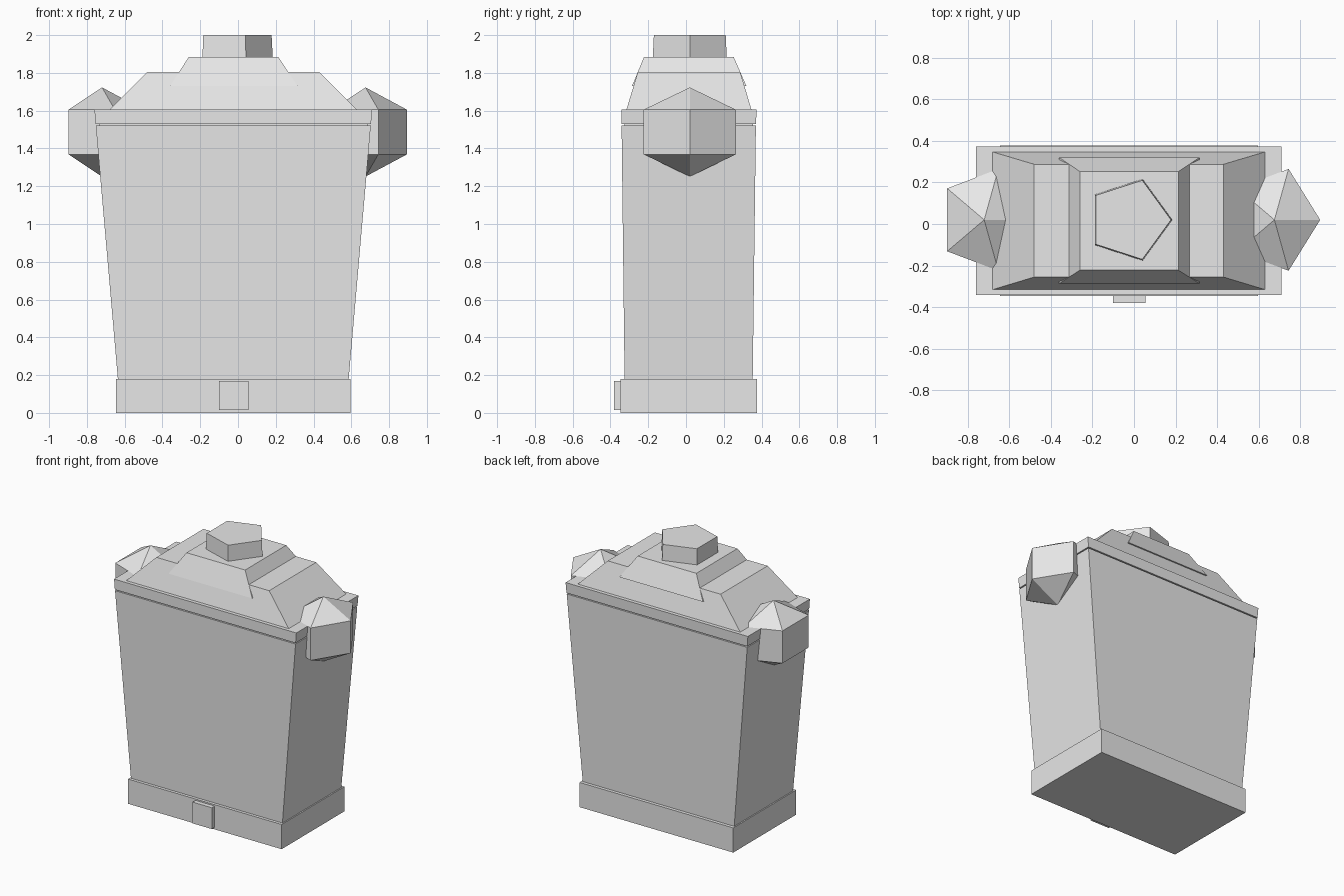
import bpy, bmesh, math
from mathutils import Matrix

if "Cube" in bpy.data.objects:
    bpy.data.objects.remove(bpy.data.objects["Cube"])

grey = bpy.data.materials.new("light grey")
grey.diffuse_color = (0.8, 0.8, 0.8, 1)
grey.use_nodes = True
grey.node_tree.nodes["Principled BSDF"].inputs["Base Color"].default_value = grey.diffuse_color


def finish(name, bm):
    """Turn a bmesh into a named, flat-shaded object."""
    bmesh.ops.recalc_face_normals(bm, faces=bm.faces)
    mesh = bpy.data.meshes.new(name)
    bm.to_mesh(mesh)
    bm.free()
    mesh.materials.append(grey)
    ob = bpy.data.objects.new(name, mesh)
    bpy.context.collection.objects.link(ob)
    return ob


def frustum(name, z0, low, z1, high):
    """Tapered box; low and high are (x0, x1, y0, y1) rectangles."""
    bm = bmesh.new()
    rings = []
    for z, (x0, x1, y0, y1) in ((z0, low), (z1, high)):
        rings.append([bm.verts.new((x, y, z))
                      for x, y in ((x0, y0), (x1, y0), (x1, y1), (x0, y1))])
    a, b = rings
    bm.faces.new(a[::-1])
    bm.faces.new(b)
    for i in range(4):
        j = (i + 1) % 4
        bm.faces.new((a[i], a[j], b[j], b[i]))
    return finish(name, bm)


# Base plinth and the small latch on its front
plinth = (-0.645, 0.595, -0.347, 0.377)
frustum("base", 0, plinth, 0.18, plinth)
latch = (-0.10, 0.055, -0.38, -0.34)
frustum("front_latch", 0.015, latch, 0.17, latch)

# Flaring bin body, with a thin seam below the rim
frustum("body", 0.17, (-0.635, 0.585, -0.325, 0.353),
        1.522, (-0.753, 0.703, -0.341, 0.370))
seam = (-0.735, 0.685, -0.325, 0.354)
frustum("seam", 1.50, seam, 1.55, seam)
frustum("rim", 1.53, (-0.754, 0.704, -0.342, 0.371),
        1.605, (-0.76, 0.71, -0.342, 0.373))

# Two-step lid
frustum("lid_lower", 1.60, (-0.685, 0.635, -0.317, 0.348),
        1.805, (-0.48, 0.43, -0.255, 0.287))
frustum("lid_upper", 1.73, (-0.36, 0.315, -0.286, 0.32),
        1.885, (-0.26, 0.213, -0.222, 0.252))

# Five-sided knob
bm = bmesh.new()
bmesh.ops.create_cone(bm, cap_ends=True, segments=5, radius1=0.206, radius2=0.2,
                      depth=0.125, matrix=Matrix.Translation((0, 0, 1.9375)))
# turn so that one corner points to +x
tip = max(bm.verts, key=lambda v: v.co.z + v.co.y * 0.001).co
bmesh.ops.rotate(bm, verts=bm.verts,
                 matrix=Matrix.Rotation(-math.atan2(tip.y, tip.x), 3, 'Z'))
bmesh.ops.translate(bm, verts=bm.verts, vec=(-0.022, 0.02, 0))
finish("lid_knob", bm)

# Faceted side handles: five-sided, three-ring balls, both with a corner at +x
for name, x in (("left_handle", -0.72), ("right_handle", 0.675)):
    bm = bmesh.new()
    bmesh.ops.create_uvsphere(bm, u_segments=5, v_segments=3, radius=1)
    tip = max(bm.verts, key=lambda v: v.co.x * v.co.x + v.co.y * v.co.y).co
    bmesh.ops.rotate(bm, verts=bm.verts,
                     matrix=Matrix.Rotation(-math.atan2(tip.y, tip.x), 3, 'Z'))
    bmesh.ops.scale(bm, verts=bm.verts, vec=(0.254, 0.297, 0.236))
    bmesh.ops.translate(bm, verts=bm.verts, vec=(x, 0.02, 1.487))
    finish(name, bm)
